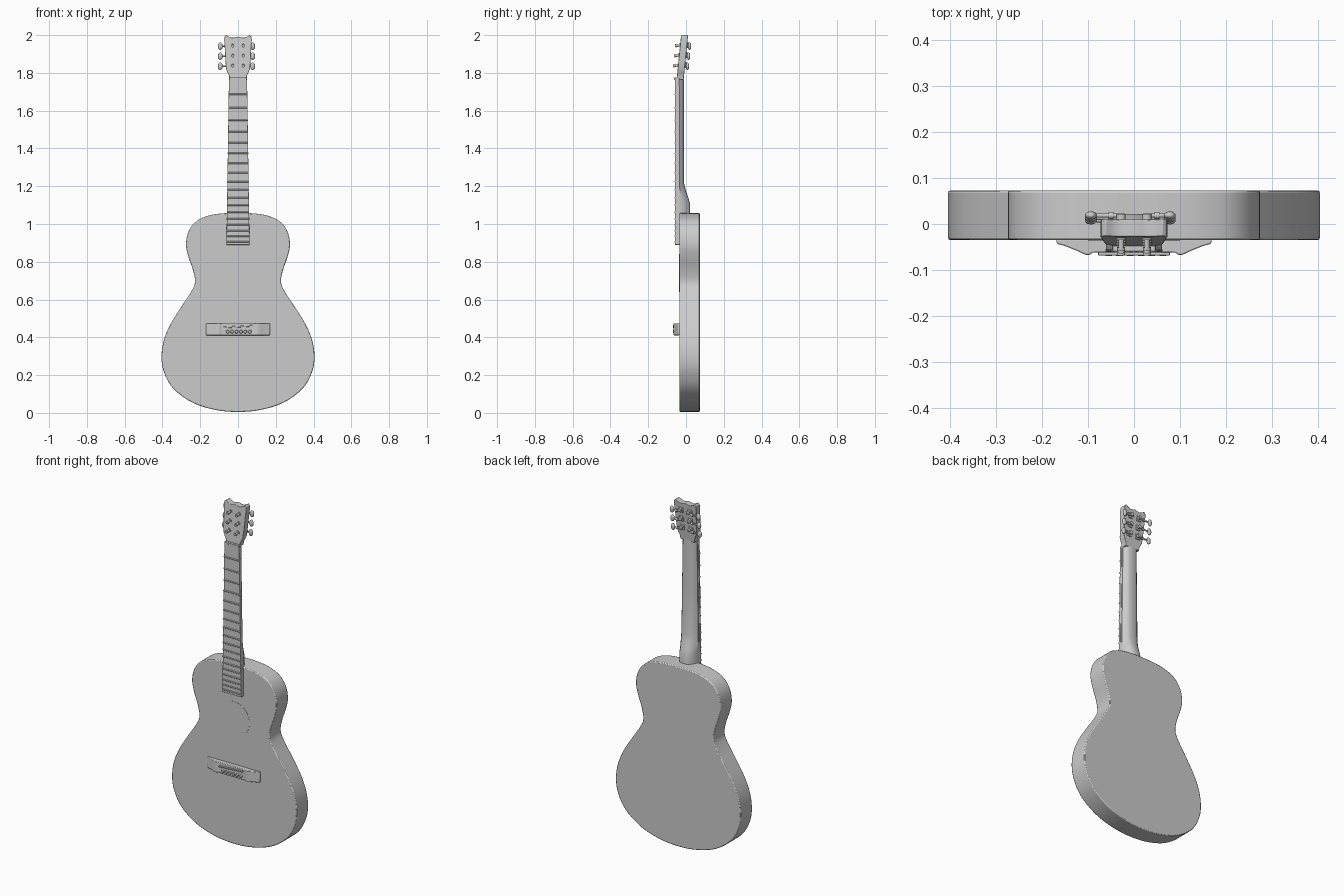
import bpy, bmesh, math
from mathutils import Vector, Matrix

if "Cube" in bpy.data.objects:
    bpy.data.objects.remove(bpy.data.objects["Cube"])


def finish(bm, name, bevel=0.0, segments=2):
    bmesh.ops.recalc_face_normals(bm, faces=bm.faces)
    me = bpy.data.meshes.new(name)
    bm.to_mesh(me)
    bm.free()
    ob = bpy.data.objects.new(name, me)
    bpy.context.collection.objects.link(ob)
    if bevel:
        m = ob.modifiers.new("bevel", 'BEVEL')
        m.width, m.segments, m.limit_method = bevel, segments, 'ANGLE'
        m.angle_limit = math.radians(40)
    return ob


def loft(name, rings, **kw):
    """Skin a list of equal-length closed rings and cap both ends."""
    bm = bmesh.new()
    vs = [[bm.verts.new(p) for p in r] for r in rings]
    n = len(vs[0])
    for a, b in zip(vs, vs[1:]):
        for i in range(n):
            bm.faces.new((a[i], a[(i + 1) % n], b[(i + 1) % n], b[i]))
    bm.faces.new(vs[0])
    bm.faces.new(vs[-1])
    return finish(bm, name, **kw)


def box(name, lo, hi, **kw):
    ring = lambda z: [(lo[0], lo[1], z), (hi[0], lo[1], z), (hi[0], hi[1], z), (lo[0], hi[1], z)]
    return loft(name, [ring(lo[2]), ring(hi[2])], **kw)


def rod(name, a, b, r, sides=16, r2=None, **kw):
    a, b = Vector(a), Vector(b)
    bm = bmesh.new()
    mat = Matrix.Translation((a + b) / 2) @ (b - a).to_track_quat('Z', 'Y').to_matrix().to_4x4()
    bmesh.ops.create_cone(bm, cap_ends=True, segments=sides, radius1=r, radius2=r if r2 is None else r2,
                          depth=(b - a).length, matrix=mat)
    return finish(bm, name, **kw)


def spline(pts, steps):
    """Catmull-Rom through pts; the ends are mirrored across x = 0."""
    p = [Vector((-pts[1][0], pts[1][1]))] + [Vector(q) for q in pts] + [Vector((-pts[-2][0], pts[-2][1]))]
    out = []
    for a, b, c, d in zip(p, p[1:], p[2:], p[3:]):
        for k in range(steps):
            t = k / steps
            out.append(0.5 * (2 * b + (c - a) * t + (2 * a - 5 * b + 4 * c - d) * t * t
                              + (3 * b - a - 3 * c + d) * t ** 3))
    return out + [p[-2]]


def mirrored(half):
    return list(half) + [Vector((-q[0], q[1])) for q in reversed(half) if abs(q[0]) > 1e-6]


# Body: waisted outline extruded front to back
half = spline([(0, .005), (.12, .016), (.24, .054), (.34, .126), (.39, .21), (.405, .29), (.394, .38),
               (.36, .465), (.305, .555), (.252, .635), (.228, .69), (.238, .755), (.262, .825),
               (.275, .89), (.262, .96), (.22, 1.015), (.15, 1.046), (.07, 1.057), (0, 1.058)], 5)
outline = mirrored(half)
loft("body", [[(q.x, y, q.y) for q in outline] for y in (-.035, .073)], bevel=.005)

# Sound hole disc
rod("sound_hole", (0, -.03, .74), (0, -.0362, .74), .1, 64)


# Neck: rounded back, deepening into the heel
def neck_ring(z, w, back, tip):
    front = -.046
    d = back - front
    right = [(w, front), (w, front + .3 * d), (w - (w - tip) * .3, front + .62 * d),
             (w - (w - tip) * .65, front + .88 * d), (tip, back)]
    return [(x, y, z) for x, y in right] + [(-x, y, z) for x, y in reversed(right)]


loft("neck", [neck_ring(*s) for s in [
    (1.04, .057, .022, .022), (1.105, .056, .022, .02), (1.14, .0555, .012, .018), (1.18, .055, -.001, .015),
    (1.215, .054, -.01, .02), (1.5, .05, -.011, .02), (1.79, .046, -.012, .02)]])


# Fretboard
def board_w(z):
    return .061 - (z - .89) / .88 * .013


loft("fretboard", [[(-board_w(z), -.058, z), (board_w(z), -.058, z),
                    (board_w(z), y, z), (-board_w(z), y, z)]
                   for z, y in ((.89, -.03), (1.05, -.03), (1.051, -.044), (1.765, -.044))], bevel=.0015)

# Frets spaced along the string length
for i in range(1, 19):
    z = 1.76 - 1.32 * (1 - 2 ** (-i / 12))
    w = board_w(z) + .001
    rod(f"fret_{i}", (-w, -.058, z), (w, -.058, z), .004, 10)

# Nut with raised teeth between the string slots
box("nut", (-.047, -.06, 1.762), (.047, -.044, 1.776), bevel=.0015)
for i in range(7):
    x = -.039 + i * .013
    box(f"nut_tooth_{i}", (x - .0045, -.063, 1.764), (x + .0045, -.059, 1.774))


# Headstock leaning backwards
def lean(z):
    return (z - 1.78) * .1


head_half = [(0, 1.765), (.046, 1.765), (.047, 1.785), (.055, 1.8), (.063, 1.82), (.066, 1.86), (.07, 1.93),
             (.073, 1.975), (.07, 1.994), (.062, 2.0), (.05, 1.993), (.035, 1.986), (.018, 1.987), (0, 1.992)]
head = mirrored([Vector(q) for q in head_half])
loft("headstock", [[(q.x, y + lean(q.y), q.y) for q in head] for y in (-.048, -.011)], bevel=.002)

# Tuners: post, collar, gear, worm shaft and paddle, three per side
for s, side in ((-1, "left"), (1, "right")):
    for i, z in enumerate((1.84, 1.893, 1.946)):
        f, b = -.048 + lean(z), -.011 + lean(z)
        x, tag = s * .028, f"{side}_{i}"
        kz, ky = z - .005, b + .013
        rod("tuner_post_" + tag, (x, f + .005, z), (x, f - .025, z - .003), .006)
        rod("tuner_cap_" + tag, (x, f - .019, z - .002), (x, f - .026, z - .003), .0085)
        rod("tuner_collar_" + tag, (x, f + .002, z), (x, f - .004, z), .011)
        rod("tuner_gear_" + tag, (x, b - .002, z + .004), (x, b + .016, z + .004), .01)
        box("tuner_plate_" + tag, (x - .014, b - .004, z - .015), (x + .014, b + .004, z + .015), bevel=.002)
        k = s * .08 - .008
        rod("tuner_shaft_" + tag, (s * .02, ky, kz), (k, ky, kz), .0045)
        rod("tuner_bearing_" + tag, (s * .045, ky, kz), (s * .056, ky, kz), .0075)
        bm = bmesh.new()
        bmesh.ops.create_uvsphere(bm, u_segments=16, v_segments=10, radius=1, matrix=Matrix.Translation(
            (k + s * .006, ky, kz)) @ Matrix.Diagonal((.013, .009, .02, 1)))
        finish(bm, "tuner_paddle_" + tag)

# Bridge: winged section seen from above, extruded upward
wing = [(0, -.062), (.08, -.062), (.09, -.0625), (.097, -.067), (.106, -.067), (.125, -.058),
        (.15, -.048), (.168, -.043), (.17, -.033)]
sect = [(-x, y) for x, y in reversed(wing[1:])] + wing
loft("bridge", [[(x, y, z) for x, y in sect] for z in (.411, .474)], bevel=.003)

# Saddle, slightly slanted
loft("saddle", [[(x, -.055, z), (x, -.069, z), (x, -.069, z + .008), (x, -.055, z + .008)]
                for x, z in ((-.078, .448), (.078, .457))], bevel=.002)

# Bridge pins
for i in range(6):
    x = -.055 + i * .0235
    rod(f"bridge_pin_{i}", (x, -.058, .43), (x, -.07, .43), .0105, 16, r2=.007)

# Smooth shading with sharp edges kept
bpy.ops.object.select_all(action='SELECT')
bpy.context.view_layer.objects.active = bpy.data.objects["body"]
bpy.ops.object.shade_smooth_by_angle(angle=math.radians(35))
